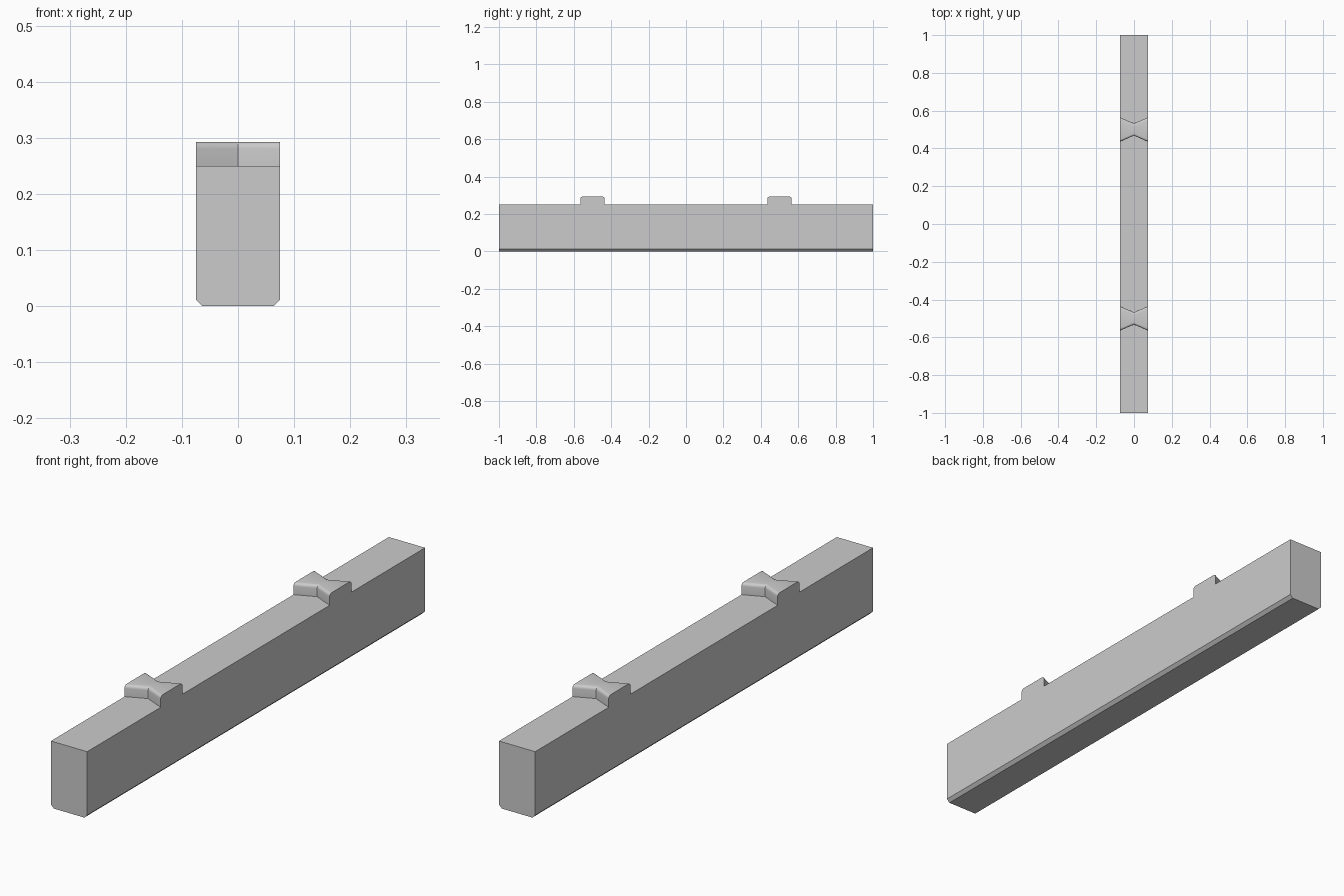
import bpy, bmesh, math

cube = bpy.data.objects.get("Cube")
if cube:
    bpy.data.objects.remove(cube, do_unlink=True)

HALF_W, HALF_L, DECK, TOP = 0.075, 1.0, 0.25, 0.293
CHAMFER, ROUND = 0.012, 0.012
STEPS = 4

# Single grey material
grey = bpy.data.materials.new("plain grey")
grey.use_nodes = True
colour = (0.6, 0.6, 0.6, 1)
grey.diffuse_color = colour
grey.node_tree.nodes["Principled BSDF"].inputs["Base Color"].default_value = colour


def lug_points(centre, half):
    """Side profile of one lug with rounded upper corners."""
    pts = [(centre - half, DECK)]
    for side in (-1, 1):
        for i in range(STEPS + 1):
            t = i / STEPS if side < 0 else 1 - i / STEPS
            a = t * math.pi / 2
            y = half - ROUND + ROUND * math.cos(a)
            pts.append((centre + side * y, TOP - ROUND + ROUND * math.sin(a)))
    return pts + [(centre + half, DECK)]


def outline(x):
    """Lengthwise outline of the bar; lugs pinch in towards the middle."""
    half = 0.032 + 0.033 * abs(x) / HALF_W
    floor = max(0, abs(x) - (HALF_W - CHAMFER))
    return ([(-HALF_L, floor), (-HALF_L, DECK)]
            + lug_points(-0.5, half) + lug_points(0.5, half)
            + [(HALF_L, DECK), (HALF_L, floor)])


# Loft the outline across the width of the bar
inner = HALF_W - CHAMFER
bm = bmesh.new()
rings = [[bm.verts.new((x, y, z)) for y, z in outline(x)]
         for x in (-HALF_W, -inner, 0, inner, HALF_W)]
for a, b in zip(rings, rings[1:]):
    for i in range(len(a)):
        j = (i + 1) % len(a)
        bm.faces.new((a[i], a[j], b[j], b[i]))
bm.faces.new(rings[0])
bm.faces.new(rings[-1])
bmesh.ops.recalc_face_normals(bm, faces=bm.faces)

mesh = bpy.data.meshes.new("lugged_bar")
bm.to_mesh(mesh)
bm.free()
mesh.materials.append(grey)
bar = bpy.data.objects.new("lugged_bar", mesh)
bpy.context.collection.objects.link(bar)

# Smooth only the rounded lug corners
bpy.context.view_layer.objects.active = bar
bar.select_set(True)
bpy.ops.object.shade_smooth_by_angle(angle=math.radians(25))
